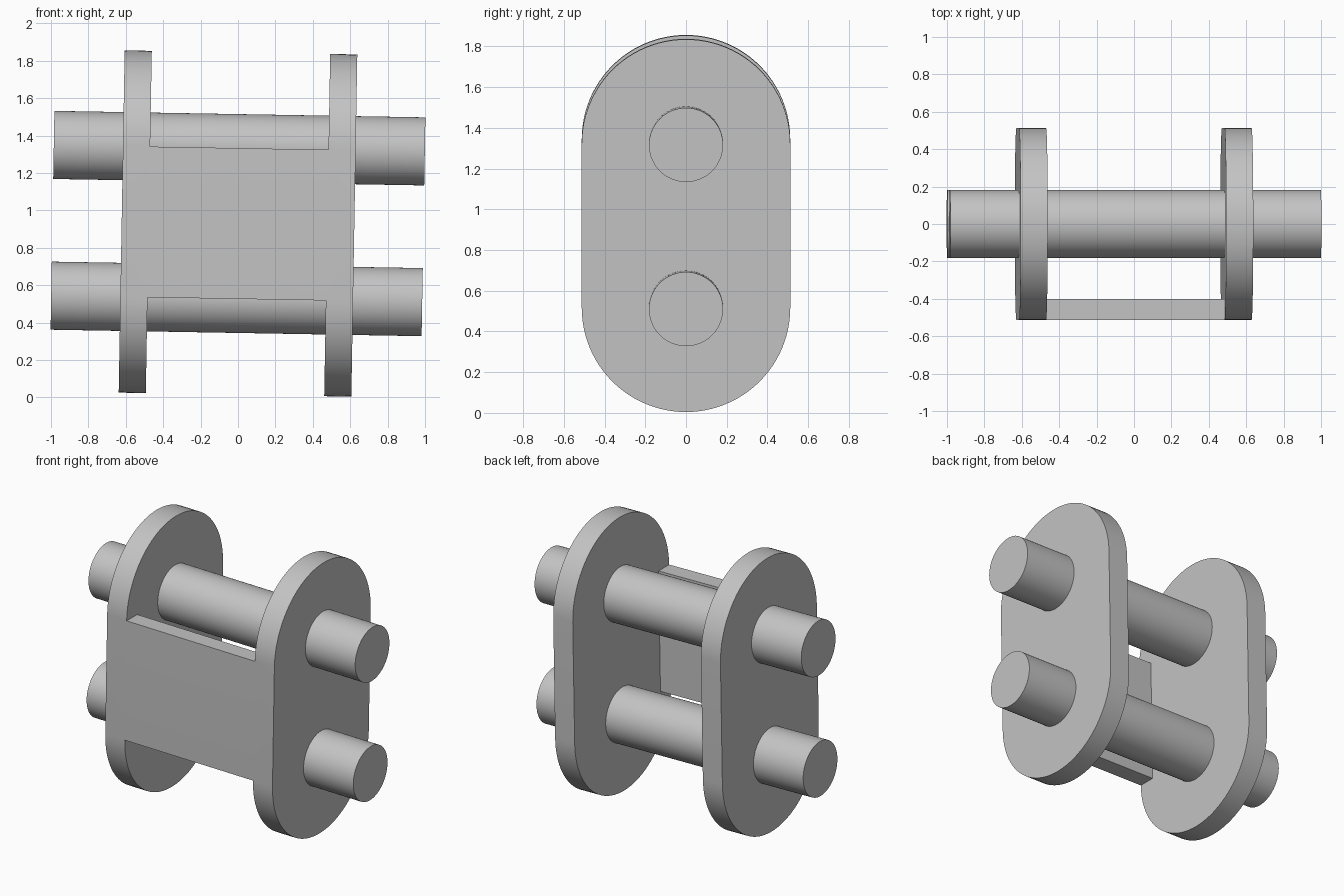
import bpy
import bmesh
import math
from mathutils import Matrix

cube = bpy.data.objects.get("Cube")
if cube:
    bpy.data.objects.remove(cube, do_unlink=True)

PIN_Z = 0.403        # pin offset above and below the centre
PLATE_R = 0.512      # radius of the rounded plate ends
OUTER, INNER = 0.622, 0.477
PIN_R, PIN_HALF = 0.182, 0.992
TILT = Matrix.Translation((0, 0, 0.93)) @ Matrix.Rotation(math.radians(1), 4, 'Y')

steel = bpy.data.materials.new("light grey")
steel.use_nodes = True
grey = (0.55, 0.55, 0.55, 1)
steel.diffuse_color = grey
steel.node_tree.nodes["Principled BSDF"].inputs["Base Color"].default_value = grey


def extrude_x(name, profile, half):
    """Prism from a (y, z) outline, running along x from -half to half."""
    bm = bmesh.new()
    face = bm.faces.new([bm.verts.new((-half, y, z)) for y, z in profile])
    grown = bmesh.ops.extrude_face_region(bm, geom=[face])["geom"]
    bmesh.ops.translate(bm, vec=(2 * half, 0, 0),
                        verts=[g for g in grown if isinstance(g, bmesh.types.BMVert)])
    bmesh.ops.recalc_face_normals(bm, faces=bm.faces)
    mesh = bpy.data.meshes.new(name)
    bm.to_mesh(mesh)
    bm.free()
    mesh.materials.append(steel)
    obj = bpy.data.objects.new(name, mesh)
    bpy.context.collection.objects.link(obj)
    return obj


def arc(radius, z, start, end, steps):
    angles = [math.radians(start + (end - start) * i / steps) for i in range(steps + 1)]
    return [(radius * math.cos(a), z + radius * math.sin(a)) for a in angles]


def finish(obj):
    bpy.ops.object.select_all(action='DESELECT')
    obj.select_set(True)
    bpy.context.view_layer.objects.active = obj
    bpy.ops.object.shade_smooth_by_angle(angle=math.radians(30))
    obj.matrix_world = TILT


# Bracket: rounded block hollowed out to two side plates and a front web
stadium = arc(PLATE_R, PIN_Z, 0, 180, 48) + arc(PLATE_R, -PIN_Z, 180, 360, 48)
bracket = extrude_x("bracket", stadium, OUTER)
hollow = [(-0.4, -PIN_Z), (-1, -PIN_Z), (-1, -1), (1, -1),
          (1, 1), (-1, 1), (-1, PIN_Z), (-0.4, PIN_Z)]
cutter = extrude_x("hollow_cutter", hollow, INNER)
cutter.hide_render = True
cut = bracket.modifiers.new("hollow", 'BOOLEAN')
cut.operation = 'DIFFERENCE'
cut.solver = 'EXACT'
cut.object = cutter
bpy.context.view_layer.objects.active = bracket
bpy.ops.object.modifier_apply(modifier=cut.name)
bpy.data.objects.remove(cutter, do_unlink=True)
finish(bracket)

# Two pins through the side plates
for name, z in (("upper_pin", PIN_Z), ("lower_pin", -PIN_Z)):
    finish(extrude_x(name, arc(PIN_R, z, 0, 360, 64)[:-1], PIN_HALF))
